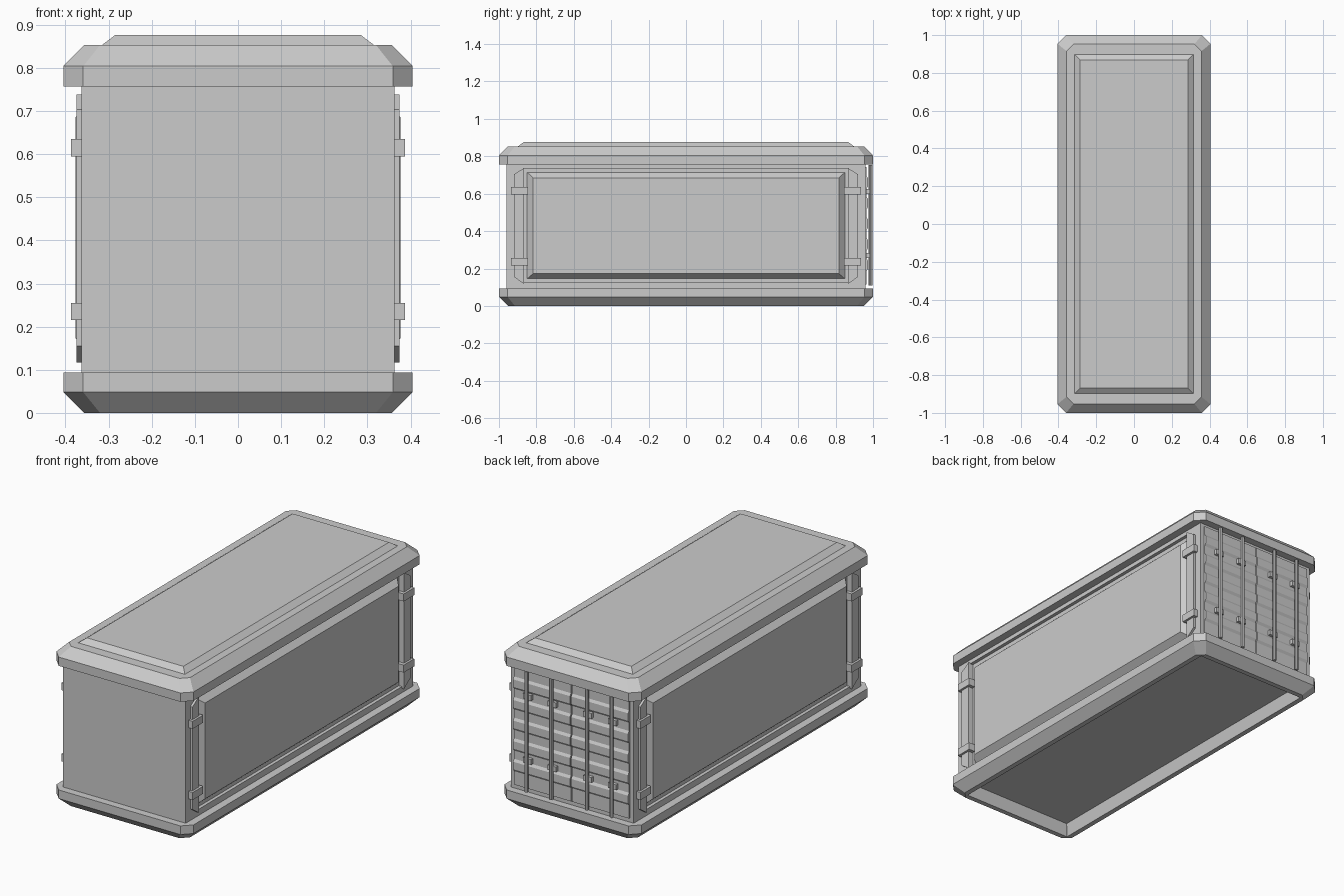
import bpy, bmesh

if "Cube" in bpy.data.objects:
    bpy.data.objects.remove(bpy.data.objects["Cube"])


def finish(bm, name):
    bmesh.ops.recalc_face_normals(bm, faces=bm.faces[:])
    me = bpy.data.meshes.new(name)
    bm.to_mesh(me)
    bm.free()
    ob = bpy.data.objects.new(name, me)
    bpy.context.scene.collection.objects.link(ob)
    return ob


def box(name, x0, x1, y0, y1, z0, z1):
    bm = bmesh.new()
    bmesh.ops.create_cube(bm, size=1)
    for v in bm.verts:
        v.co.x = x0 if v.co.x < 0 else x1
        v.co.y = y0 if v.co.y < 0 else y1
        v.co.z = z0 if v.co.z < 0 else z1
    return finish(bm, name)


def octagon(x, y, cut):
    """Rectangle outline with cut corners."""
    return [(x, -y + cut), (x, y - cut), (x - cut, y), (-x + cut, y),
            (-x, y - cut), (-x, -y + cut), (-x + cut, -y), (x - cut, -y)]


def loft(name, rings):
    """Stack cut-corner rings (half x, half y, cut, z) into a solid."""
    bm = bmesh.new()
    loops = [[bm.verts.new((px, py, z)) for px, py in octagon(x, y, c)]
             for x, y, c, z in rings]
    for a, b in zip(loops, loops[1:]):
        for i in range(8):
            j = (i + 1) % 8
            bm.faces.new((a[i], a[j], b[j], b[i]))
    bm.faces.new(loops[0])
    bm.faces.new(loops[-1])
    return finish(bm, name)


def prism(name, pts, a, b):
    """Extrude a (y, z) outline along x from a to b."""
    bm = bmesh.new()
    f = bm.faces.new([bm.verts.new((a, y, z)) for y, z in pts])
    ext = bmesh.ops.extrude_face_region(bm, geom=[f])
    for v in ext['geom']:
        if isinstance(v, bmesh.types.BMVert):
            v.co.x = b
    return finish(bm, name)


def frustum(name, base, top, axis, h0, h1):
    """Raised panel: base/top are (u0, u1, v0, v1) across the given axis."""
    bm = bmesh.new()
    rings = []
    for (u0, u1, v0, v1), h in ((base, h0), (top, h1)):
        ring = []
        for u, v in ((u0, v0), (u1, v0), (u1, v1), (u0, v1)):
            ring.append(bm.verts.new((h, u, v) if axis == 'x' else (u, v, h)))
        rings.append(ring)
        bm.faces.new(ring)
    for i in range(4):
        j = (i + 1) % 4
        bm.faces.new((rings[0][i], rings[0][j], rings[1][j], rings[1][i]))
    return finish(bm, name)


# body core, recessed along the sides, with full-width ends and rails
W = 0.363
box("body_core", -0.345, 0.345, -0.87, 0.87, 0.09, 0.78)
for e, end in ((1, "back"), (-1, "front")):
    box(end + "_body_end", -W, W, *sorted((e * 0.865, e * 0.96)), 0.09, 0.78)
box("upper_side_rail", -W, W, -0.87, 0.87, 0.735, 0.78)
box("lower_side_rail", -W, W, -0.87, 0.87, 0.09, 0.127)

# base frame: chamfered outside, hollow underneath
loft("base_frame", [(0.315, 0.91, 0.001, 0.065), (0.33, 0.925, 0.001, 0.0),
                    (0.357, 0.952, 0.037, 0.0), (0.405, 1.0, 0.046, 0.048),
                    (0.405, 1.0, 0.046, 0.094), (0.35, 0.94, 0.02, 0.094)])

# roof frame and raised roof panel
loft("roof_frame", [(0.405, 1.0, 0.046, 0.757), (0.405, 1.0, 0.046, 0.804),
                    (0.357, 0.952, 0.037, 0.853)])
frustum("roof_panel", (-0.322, 0.322, -0.905, 0.905),
        (-0.285, 0.285, -0.868, 0.868), 'z', 0.848, 0.876)

# long sides: raised panels, corner posts and straps
for s, side in ((1, "right"), (-1, "left")):
    frustum(side + "_side_panel", (-0.85, 0.85, 0.145, 0.715),
            (-0.817, 0.817, 0.173, 0.685), 'x', s * 0.344, s * 0.377)
    for e, end in ((1, "back"), (-1, "front")):
        outline = [(e * 0.865, 0.117), (e * 0.92, 0.155),
                   (e * 0.92, 0.703), (e * 0.865, 0.738)]
        prism(f"{side}_{end}_post", outline, s * 0.34, s * 0.375)
        for z in (0.235, 0.615):
            box(f"{side}_{end}_strap", *sorted((s * 0.35, s * 0.387)),
                *sorted((e * 0.846, e * 0.935)), z - 0.02, z + 0.02)

# back doors: horizontally ribbed sheets
profile = [(0.95, 0.115), (0.966, 0.115)]
for z in (0.22, 0.33, 0.44, 0.55, 0.66):
    profile += [(0.966, z - 0.033), (0.974, z - 0.02),
                (0.974, z + 0.02), (0.966, z + 0.033)]
profile += [(0.966, 0.742), (0.95, 0.742)]
for s, side in ((1, "right"), (-1, "left")):
    prism(side + "_door_sheet", profile, s * 0.003, s * 0.34)
    # locking rods with brackets
    for x in (0.105, 0.252):
        bm = bmesh.new()
        bmesh.ops.create_cone(bm, cap_ends=True, segments=8, radius1=0.01,
                              radius2=0.01, depth=0.645)
        bmesh.ops.translate(bm, verts=bm.verts[:], vec=(s * x, 0.987, 0.4305))
        finish(bm, side + "_lock_rod")
        for z in (0.27, 0.612):
            box(side + "_rod_bracket", s * x - 0.024, s * x + 0.024,
                0.955, 0.983, z - 0.014, z + 0.014)
